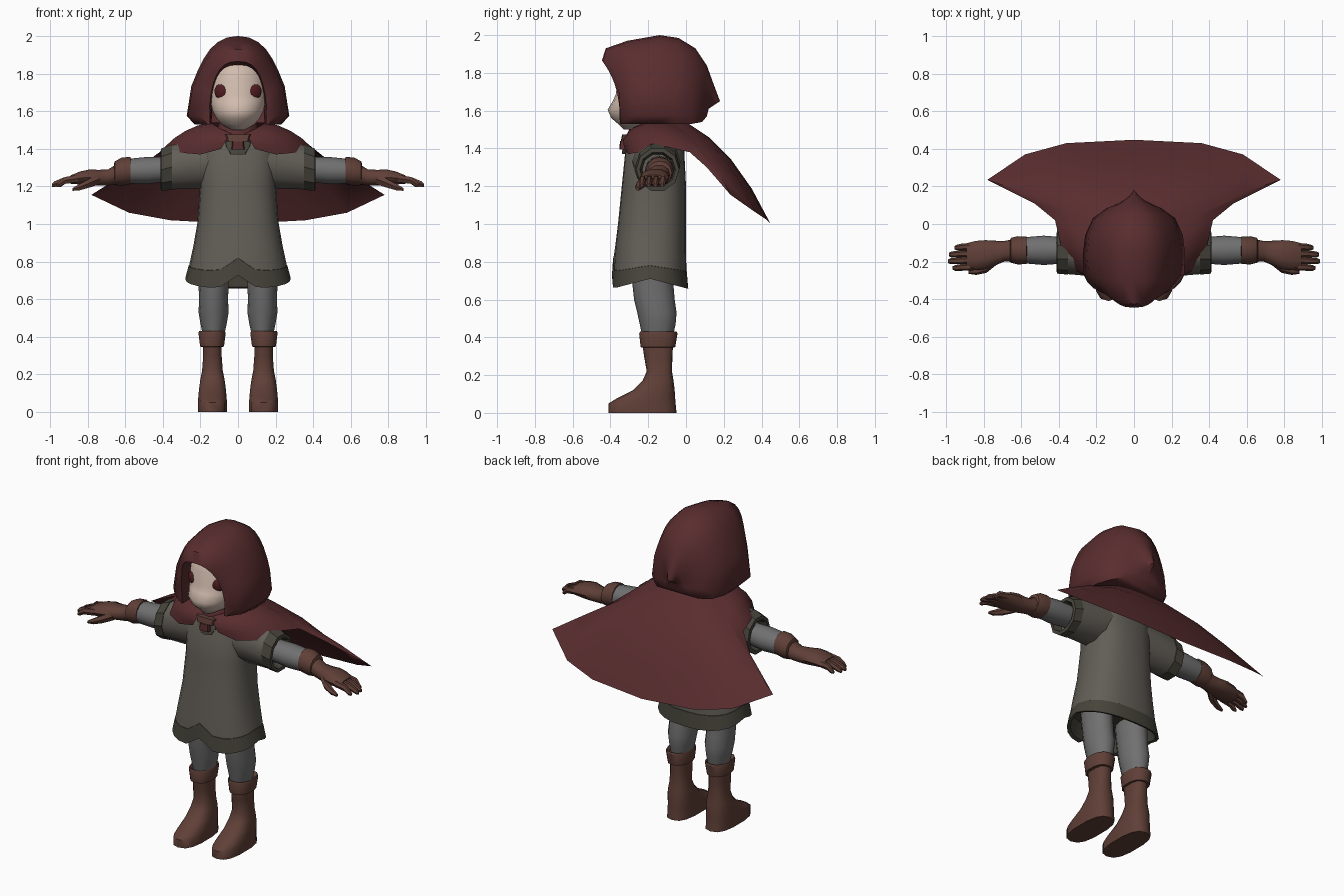
import bpy, bmesh
from math import sin, cos, pi, exp, radians


def material(name, r, g, b):
    m = bpy.data.materials.new(name)
    m.diffuse_color = (r, g, b, 1)
    return m


RED = material("red_cloth", .1, .026, .028)
TUNIC = material("tunic_cloth", .122, .112, .095)
TRIM = material("dark_trim", .062, .058, .043)
GREY = material("grey_cloth", .165, .162, .162)
BROWN = material("brown_leather", .115, .05, .038)
SKIN = material("skin", .64, .5, .42)
EYE = material("eye", .08, .012, .015)


def grid(name, rows, mat, closed=True, caps=True, mirror=False, angle=45, floor_from=None):
    """Skin rows of points with quads; optional end caps and mirror."""
    bm = bmesh.new()
    vs = [[bm.verts.new(p) for p in row] for row in rows]
    n = len(rows[0])
    for i, (a, b) in enumerate(zip(vs, vs[1:])):
        wrap = closed or (floor_from is not None and i >= floor_from)
        for j in range(n if wrap else n - 1):
            k = (j + 1) % n
            bm.faces.new((a[j], a[k], b[k], b[j]))
    if caps and closed:
        bm.faces.new(vs[0])
        bm.faces.new(vs[-1])
    if floor_from is not None:
        bm.faces.new(vs[-1])
    bmesh.ops.recalc_face_normals(bm, faces=bm.faces[:])
    me = bpy.data.meshes.new(name)
    bm.to_mesh(me)
    bm.free()
    me.materials.append(mat)
    ob = bpy.data.objects.new(name, me)
    bpy.context.collection.objects.link(ob)
    bpy.ops.object.select_all(action='DESELECT')
    ob.select_set(True)
    bpy.context.view_layer.objects.active = ob
    bpy.ops.object.shade_smooth_by_angle(angle=radians(angle))
    if mirror:
        md = ob.modifiers.new("mirror", 'MIRROR')
        md.use_mirror_merge = False
    return ob


def spow(v, p):
    return (1 if v >= 0 else -1) * abs(v) ** p


def ring_z(z, x, rx, y0, y1, n=12, p=1):
    """Horizontal ring with half width rx and depth from y0 to y1."""
    return [(x + rx * spow(sin(2 * pi * i / n), p),
             (y0 + y1) / 2 - (y1 - y0) / 2 * spow(cos(2 * pi * i / n), p), z) for i in range(n)]


def ring_x(x, y, z, ry, rz, n=10, p=1):
    """Ring across the arm."""
    return [(x, y + ry * spow(cos(2 * pi * i / n), p), z + rz * spow(sin(2 * pi * i / n), p))
            for i in range(n)]


def upright(name, x, prof, mat, n=12, p=1, **kw):
    return grid(name, [ring_z(z, x, rx, a, b, n, p) for z, rx, a, b in prof], mat, **kw)


def sideways(name, prof, mat, n=10, p=1, **kw):
    return grid(name, [ring_x(*q, n, p) for q in prof], mat, mirror=True, **kw)


# Hood: arches running from the face opening to the pointed back, flared near the bottom
# half width, bottom z, top z, bottom y, top y, squareness, flare
arches = [(.14, 1.54, 1.84, -.20, -.28, .7, 0), (.15, 1.53, 1.865, -.35, -.445, .75, .02),
          (.18, 1.53, 1.93, -.345, -.425, .8, .15), (.238, 1.53, 1.97, -.27, -.31, .85, .14),
          (.25, 1.53, 2.0, -.17, -.14, .88, .11), (.245, 1.53, 1.985, -.06, -.04, .9, .08),
          (.21, 1.53, 1.93, .03, .05, .9, .06), (.145, 1.54, 1.84, .085, .11, 1, 0),
          (.07, 1.57, 1.73, .11, .15, 1, 0), (.02, 1.61, 1.65, .12, .18, 1, 0)]
flares = (-.7, 1, .6, .2)   # inward tuck at the edge, then outward
rows = []
for w, zb, zt, yb, yt, p, f in arches:
    row = []
    for i in range(17):
        s, e = sin(pi * i / 16), min(i, 16 - i)
        k = 1 + f * (flares[e] if e < 4 else 0)
        z = zb + (zt - zb) * s ** p if 0 < i < 16 else zb
        if e == 1 and f > .03:
            z = zb + .045
        row.append((w * k * spow(cos(pi * i / 16), p), yb + (yt - yb) * max(s, 0) ** 2, z))
    rows.append(row)
grid("hood", rows, RED, closed=False, floor_from=3, angle=50)

# Head, eyes and neck
upright("head", 0, [(1.50, .035, -.33, -.22), (1.53, .09, -.36, -.14), (1.56, .115, -.395, -.11),
                    (1.605, .138, -.415, -.08), (1.65, .148, -.388, -.07), (1.69, .152, -.37, -.06),
                    (1.78, .155, -.365, -.05), (1.88, .11, -.31, -.08)],
        SKIN, n=18, angle=80)
for s in (-1, 1):
    bpy.ops.mesh.primitive_uv_sphere_add(segments=12, ring_count=8, location=(s * .092, -.328, 1.705))
    eye = bpy.context.object
    eye.name = "eye"
    eye.scale = (.038, .02, .04)
    eye.rotation_euler.z = s * .5
    eye.data.materials.append(EYE)
    bpy.ops.object.shade_smooth_by_angle(angle=radians(60))
upright("neck_wrap", 0, [(1.42, .15, -.31, -.03), (1.48, .12, -.31, -.05), (1.54, .10, -.28, -.07)], RED)

# Cape: columns of neck, middle and hem points from front to centre back
half = [((.035, -.30, 1.48), (.06, -.33, 1.45), (.09, -.325, 1.40)),
        ((.10, -.28, 1.51), (.16, -.315, 1.46), (.20, -.305, 1.37)),
        ((.14, -.20, 1.535), (.25, -.25, 1.48), (.31, -.25, 1.38)),
        ((.15, -.15, 1.54), (.28, -.14, 1.495), (.39, -.11, 1.41)),
        ((.14, -.10, 1.54), (.30, -.03, 1.475), (.42, .02, 1.38)),
        ((.13, -.07, 1.54), (.33, .04, 1.43), (.53, .11, 1.30)),
        ((.11, -.04, 1.54), (.43, .11, 1.37), (.78, .235, 1.155)),
        ((.08, -.02, 1.54), (.32, .19, 1.36), (.58, .37, 1.06)),
        ((.05, .0, 1.54), (.20, .23, 1.345), (.36, .43, 1.02))]
middle = ((0, 0, 1.54), (0, .24, 1.34), (0, .448, 1.0))
cols = half + [middle] + [tuple((-x, y, z) for x, y, z in c) for c in reversed(half)]


def along(c, t):
    k = ((1 - t) * (1 - 2 * t), 4 * t * (1 - t), t * (2 * t - 1))
    return tuple(sum(k[i] * c[i][a] for i in range(3)) for a in range(3))


grid("cape", [[along(c, t / 4) for t in range(5)] for c in cols], RED, closed=False, angle=50)

# Clasp and the dark neckline below it
upright("neckline", 0, [(1.37, .05, -.34, -.25), (1.41, .085, -.335, -.2), (1.46, .10, -.31, -.15)], TRIM, n=8)
upright("clasp_drop", 0, [(1.395, .035, -.352, -.31), (1.44, .03, -.35, -.3)], RED, n=8, p=.5)
upright("clasp_bar", 0, [(1.44, .06, -.345, -.3), (1.475, .07, -.338, -.28)], BROWN, n=8, p=.5)


# Hem line: dips at front and back, notched at the middle of the front
def hem(z, rx, y0, y1, dip=.05):
    return [(x, y, q - dip * (abs(y + .19) / .19) + (.07 * exp(-(x / .06) ** 2) if y < -.2 else 0))
            for x, y, q in ring_z(z, 0, rx, y0, y1, 24, .8)]


# Tunic body and hem band
body = [(1.50, .09, -.25, -.06), (1.47, .17, -.28, -.04), (1.40, .205, -.32, -.01), (1.2, .202, -.34, 0),
        (1.0, .217, -.36, 0), (.88, .238, -.375, 0)]
grid("tunic", [ring_z(z, 0, rx, a, b, 24, .8) for z, rx, a, b in body] + [hem(.78, .26, -.384, .002, .03)],
     TUNIC, caps=False)
grid("tunic_hem", [hem(.785, .252, -.375, -.005, .03), hem(.78, .262, -.386, .004, .03),
                   hem(.71, .281, -.392, .012), hem(.712, .262, -.372, -.008),
                   ring_z(.85, 0, .22, -.34, -.03, 24, .8)], TRIM, angle=35)

# Sleeves and their trim
sideways("sleeve", [(.12, -.16, 1.34, .13, .145), (.20, -.155, 1.325, .125, .143),
                    (.36, -.15, 1.30, .116, .122)], TUNIC)
sideways("sleeve_trim", [(.35, -.15, 1.303, .113, .119), (.352, -.15, 1.303, .119, .127),
                         (.41, -.15, 1.288, .114, .118), (.412, -.15, 1.288, .095, .095),
                         (.35, -.15, 1.29, .08, .08)], TRIM, angle=35)

# Arms
sideways("arm", [(.30, -.145, 1.295, .07, .068), (.40, -.14, 1.29, .072, .068),
                 (.48, -.14, 1.285, .078, .072), (.60, -.14, 1.28, .068, .065)], GREY, n=12)

# Gloves: cuff, hand, fingers and thumb
sideways("glove_cuff", [(.57, -.14, 1.285, .06, .06), (.572, -.14, 1.285, .073, .072),
                        (.62, -.14, 1.278, .075, .075), (.655, -.14, 1.27, .066, .063),
                        (.66, -.14, 1.27, .052, .05)], BROWN, n=12, angle=35)
sideways("glove_hand", [(.62, -.14, 1.275, .062, .062), (.69, -.145, 1.248, .055, .045),
                        (.74, -.155, 1.246, .066, .044), (.79, -.163, 1.248, .077, .044),
                        (.84, -.168, 1.245, .078, .036), (.89, -.172, 1.236, .070, .024)], BROWN, p=.9)
for i, end in enumerate((.955, .985, .99, .965)):
    y = -.12 - i * .036
    sideways("finger", [(.85, y, 1.242, .018, .022), (.92, y - .003, 1.232, .018, .021),
                        (end - .015, y - .006, 1.213, .016, .017), (end, y - .006, 1.205, .009, .009)],
             BROWN, n=6)
sideways("thumb", [(.735, -.19, 1.24, .03, .032), (.785, -.232, 1.22, .028, .028),
                   (.84, -.252, 1.197, .019, .02), (.88, -.256, 1.184, .009, .009)], BROWN, n=6)

# Legs
upright("leg", .13, [(.90, .085, -.30, -.05), (.72, .082, -.288, -.07), (.60, .077, -.275, -.06),
                     (.53, .08, -.258, -.05), (.47, .07, -.245, -.055), (.40, .055, -.23, -.07)],
        GREY, mirror=True)

# Boots and their turned cuffs
upright("boot", .136, [(0, .079, -.41, -.05), (.05, .079, -.41, -.055), (.075, .077, -.37, -.057),
                       (.12, .073, -.28, -.06), (.17, .066, -.23, -.066), (.22, .056, -.208, -.074),
                       (.30, .05, -.222, -.072), (.37, .05, -.232, -.068)], BROWN, n=14, p=.75, mirror=True)
upright("boot_cuff", .138, [(.345, .048, -.225, -.075), (.348, .065, -.24, -.057), (.42, .074, -.248, -.045),
                            (.43, .07, -.243, -.05), (.41, .055, -.225, -.07)], BROWN, n=14, p=.85,
        mirror=True, angle=35)
